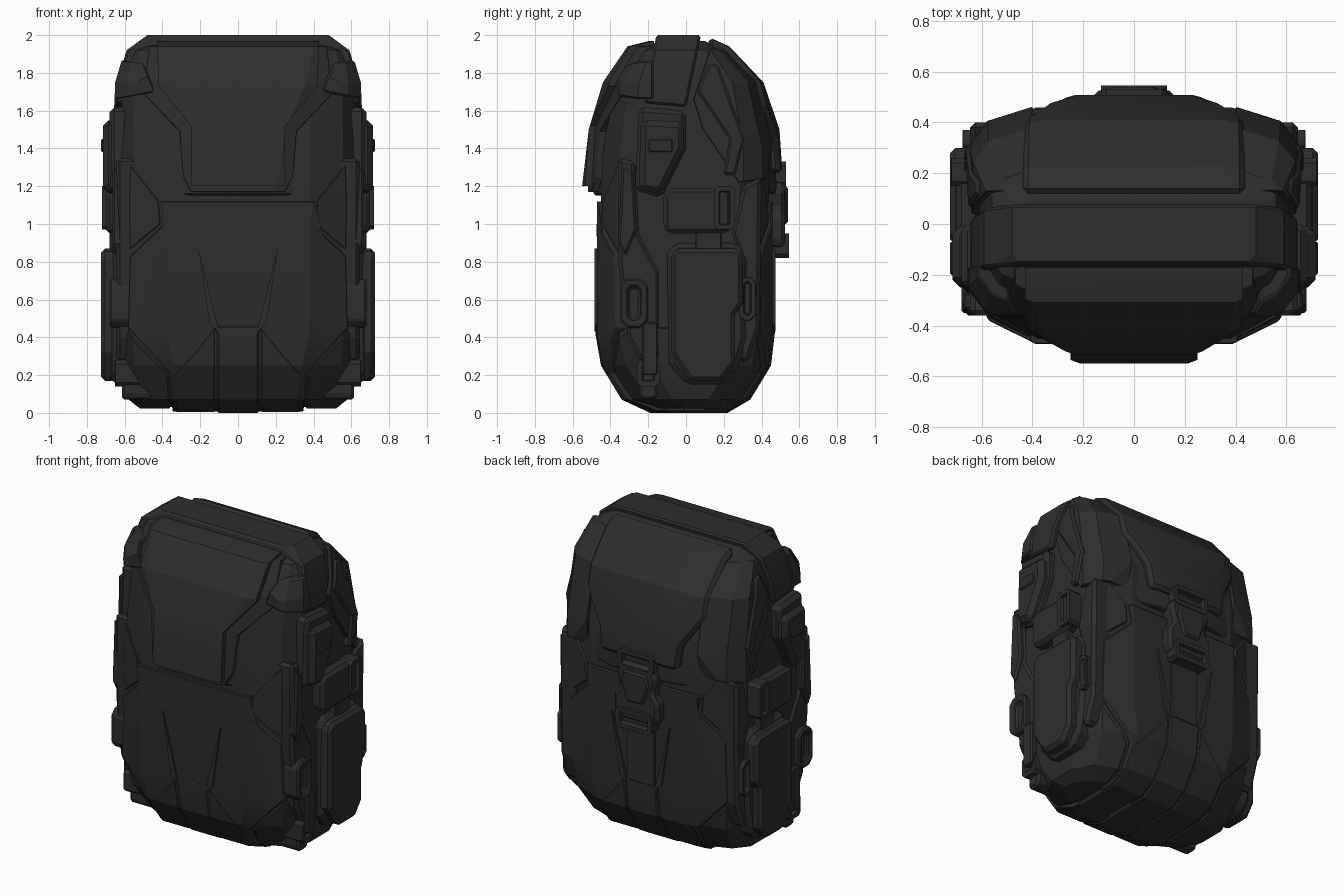
import bpy, bmesh
from mathutils import Vector

cube = bpy.data.objects.get("Cube")
if cube:
    bpy.data.objects.remove(cube, do_unlink=True)

mat = bpy.data.materials.new("black_fabric")
mat.use_nodes = True
COLOUR = (0.027, 0.027, 0.027, 1)
mat.diffuse_color = COLOUR
bsdf = mat.node_tree.nodes["Principled BSDF"]
bsdf.inputs["Base Color"].default_value = COLOUR
bsdf.inputs["Roughness"].default_value = 0.8

# Rings of each shell: z, half width, flat half width, front y, back y, corner rounding
CORE = [(.03, .51, .28, -.16, .19, .8), (.07, .57, .30, -.31, .31, 1.25),
        (.25, .62, .33, -.42, .42, 1.25), (.42, .63, .37, -.45, .44, 1.1),
        (1.12, .63, .38, -.45, .44, 1), (1.4, .625, .38, -.44, .44, 1),
        (1.75, .61, .40, -.37, .35, .8), (1.92, .56, .42, -.24, .18, .47),
        (1.97, .45, .38, -.14, .1, .27)]
FLAP = [(1.0, .60, .21, -.55, .48, 1.15), (1.2, .60, .21, -.55, .505, 1.17),
        (1.5, .60, .25, -.515, .485, 1.1), (1.75, .59, .36, -.44, .40, .93),
        (1.94, .55, .40, -.31, .22, .59), (1.98, .46, .38, -.15, .11, .29)]


def mesh_object(name, bm):
    bmesh.ops.recalc_face_normals(bm, faces=bm.faces)
    mesh = bpy.data.meshes.new(name)
    bm.to_mesh(mesh)
    bm.free()
    mesh.materials.append(mat)
    ob = bpy.data.objects.new(name, mesh)
    bpy.context.scene.collection.objects.link(ob)
    return ob


def finish(ob, bevel):
    """Bevel, apply all modifiers and shade."""
    if bevel:
        m = ob.modifiers.new("bevel", 'BEVEL')
        m.width, m.segments = bevel, 1
        m.limit_method, m.angle_limit = 'ANGLE', 0.75
    bpy.context.view_layer.update()
    deps = bpy.context.evaluated_depsgraph_get()
    mesh = bpy.data.meshes.new_from_object(ob.evaluated_get(deps))
    ob.modifiers.clear()
    ob.data = mesh
    bpy.ops.object.select_all(action='DESELECT')
    ob.select_set(True)
    bpy.context.view_layer.objects.active = ob
    bpy.ops.object.shade_smooth_by_angle(angle=0.3)


def shell(name, rings, d=0.0):
    """Loft of chamfered sections, grown outward by d."""
    bm = bmesh.new()
    loops = []
    for i, (z, w, a, yf, yb, k) in enumerate(rings):
        z += d if i == len(rings) - 1 else -d if i == 0 else 0
        w, a, yf, yb = w + d, a + d * .4, yf - d, yb + d
        b = a + (w - a) * .72
        half = [(a, yf), (b, yf + .09 * k), (w, yf + .2 * k),
                (w, yb - .16 * k), (b, yb - .06 * k), (a, yb)]
        pts = half + [(-x, y) for x, y in reversed(half)]
        loops.append([bm.verts.new((x, y, z)) for x, y in pts])
    for lo, hi in zip(loops, loops[1:]):
        for j in range(len(lo)):
            n = (j + 1) % len(lo)
            bm.faces.new((lo[j], lo[n], hi[n], hi[j]))
    bm.faces.new(loops[0])
    bm.faces.new(loops[-1])
    return mesh_object(name, bm)


def prism(name, axis, outline, t0, t1, rim=0, recess=0):
    """Outline extruded along an axis; the far face may get a recessed centre."""
    def place(u, v, t):
        return Vector((t, u, v)) if axis == 'x' else Vector((u, t, v))
    bm = bmesh.new()
    near = [bm.verts.new(place(u, v, t0)) for u, v in outline]
    far = [bm.verts.new(place(u, v, t1)) for u, v in outline]
    for j in range(len(near)):
        n = (j + 1) % len(near)
        bm.faces.new((near[j], near[n], far[n], far[j]))
    bm.faces.new(near)
    face = bm.faces.new(far)
    if rim:
        bmesh.ops.recalc_face_normals(bm, faces=bm.faces)
        bmesh.ops.inset_region(bm, faces=[face], thickness=rim)
        bmesh.ops.inset_region(bm, faces=[face], thickness=.008)
        step = place(0, 0, -recess if t1 > t0 else recess)
        bmesh.ops.translate(bm, verts=face.verts, vec=step)
    return mesh_object(name, bm)


def panel(name, rings, d, axis, outline, t0, t1, bevel=.012):
    """Piece of a grown shell inside an outline, so it hugs the body."""
    ob = shell(name, rings, d)
    cutter = prism("cutter", axis, outline, t0, t1)
    cutter.hide_render = True
    m = ob.modifiers.new("cut", 'BOOLEAN')
    m.operation, m.object, m.solver = 'INTERSECT', cutter, 'EXACT'
    finish(ob, bevel)
    bpy.data.objects.remove(cutter, do_unlink=True)


def slab(name, axis, outline, t0, t1, bevel=.015, rim=0, recess=0):
    finish(prism(name, axis, outline, t0, t1, rim, recess), bevel)


def sym(half):
    return half + [(-x, z) for x, z in reversed(half)]


def flip(outline, s):
    return [(s * x, z) for x, z in outline]


def rect(u0, v0, u1, v1, c=.025):
    """Rectangle with chamfered corners."""
    return [(u0 + c, v0), (u1 - c, v0), (u1, v0 + c), (u1, v1 - c),
            (u1 - c, v1), (u0 + c, v1), (u0, v1 - c), (u0, v0 + c)]


finish(shell("body_core", CORE), 0)

# Lid flap, its lower layers and the rear flap
panel("lid_under_layer", FLAP, -.06, 'y',
      sym([(.7, 1.93), (.7, 1.36), (.59, 1.33), (.42, 1.15)]), -.17, -1)
panel("lid_flap_edge", FLAP, -.03, 'y',
      sym([(.45, 2.1), (.5, 1.69), (.31, 1.49), (.29, 1.25), (.25, 1.17)]), -.17, -1, .025)
panel("lid_flap", FLAP, 0, 'y',
      sym([(.43, 1.97), (.42, 1.73), (.25, 1.52), (.25, 1.2)]), -.17, -1, .03)
panel("rear_under_layer", FLAP, -.025, 'y',
      sym([(.7, 1.9), (.7, 1.42), (.5, 1.36), (.33, 1.16)]), .13, 1)
panel("rear_flap", FLAP, .01, 'y',
      sym([(.44, 2.1), (.43, 1.62), (.30, 1.42), (.28, 1.27)]), .12, 1, .03)
panel("top_strap", CORE, .03, 'x', [(-.22, 1.64), (0, 1.62), (.1, 2.1), (-.14, 2.1)], -1, 1, .015)

# Lower pockets front and back, and bottom strips
POCKET = sym([(.41, 1.12), (.39, 1.0), (.57, .83), (.58, .45), (.36, .21), (.34, -.1)])
panel("front_pocket", CORE, .022, 'y', POCKET, -.1, -1)
panel("rear_pocket", CORE, .018, 'y', POCKET, .1, 1)
panel("centre_strip", CORE, .03, 'y', sym([(.11, -.1), (.11, .42), (.13, .46)]), -1, 1, .008)

for s, side in ((1, "left"), (-1, "right")):
    # Fabric panels on front, back and underside
    panel(side + "_bottom_strip", CORE, .025, 'y', flip(
        [(.12, -.1), (.33, -.1), (.34, .2), (.23, .32), (.12, .46)], s), -1, 1, .008)
    panel(side + "_corner", CORE, .008, 'y', flip(
        [(.35, -.1), (.7, -.1), (.7, .48), (.6, .44), (.37, .2)], s), -1, 1, .008)
    for end, word in ((-1, "front"), (1, "rear")):
        panel(f"{side}_{word}_wing", CORE, .01, 'y', flip(
            [(.42, 1.12), (.59, 1.34), (.7, 1.34), (.7, .6), (.59, .85), (.41, 1.0)], s),
            end * .3, end)
        panel(f"{side}_{word}_pleat", CORE, .034, 'y', flip(
            [(.1, .43), (.15, .47), (.21, .87)], s), end * .3, end, 0)

    # Shoulder blocks and upper side panels
    def side_slab(name, outline, t0, t1, **kw):
        slab(f"{side}_{name}", 'x', outline, s * t0, s * t1, **kw)

    panel(side + "_shoulder_block", CORE, .04, 'y', flip(
        [(.44, 1.7), (.7, 1.65), (.7, 1.88), (.5, 1.85)], s), -.17, -.36)
    panel(side + "_rear_shoulder", CORE, .025, 'x',
          [(.13, 1.93), (.2, 1.92), (.4, 1.72), (.46, 1.4), (.42, 1.24), (.28, 1.22),
           (.09, 1.5), (.04, 1.66)], s * .4, s)
    panel(side + "_rear_shoulder_rib", CORE, .04, 'x',
          [(.12, 1.85), (.17, 1.84), (.31, 1.45), (.26, 1.26), (.2, 1.26), (.23, 1.45),
           (.06, 1.7)], s * .4, s)
    side_slab("upper_side_panel", [(-.25, 1.62), (0, 1.6), (0, 1.4), (-.13, 1.14), (-.27, 1.18)],
              .55, .68, bevel=.025)
    side_slab("upper_side_plate", [(-.24, 1.55), (-.01, 1.54), (-.01, 1.4), (-.13, 1.16),
                                   (-.25, 1.18)], .6, .715, bevel=.03)
    side_slab("upper_side_tab", rect(-.2, 1.38, -.07, 1.45, .01), .6, .725, bevel=.008)
    side_slab("front_side_strip", [(-.36, 1.35), (-.27, 1.33), (-.25, .95), (-.14, .75),
                                   (-.14, .28), (-.24, .27), (-.31, .4), (-.36, .8)],
              .5, .645, bevel=.02)
    side_slab("front_side_plate", [(-.34, 1.3), (-.28, 1.28), (-.26, .97), (-.32, .83),
                                   (-.36, .9)], .5, .665, bevel=.012)
    side_slab("rear_side_strip", [(.3, 1.2), (.4, 1.25), (.39, .45), (.33, .27), (.28, .27),
                                  (.3, .8), (.24, .95)], .5, .645, bevel=.02)

    # Side pouch with its buckle, and the large lower side pocket
    side_slab("pouch", rect(-.12, .95, .24, 1.19, .03), .5, .70, bevel=.03)
    side_slab("pouch_buckle", rect(.15, .97, .26, 1.2, .02), .55, .72,
              bevel=.008, rim=.028, recess=.03)
    side_slab("pocket_loop", rect(.05, .86, .19, .97, .01), .55, .68, bevel=.01)
    side_slab("side_pocket_base", [(-.1, .84), (-.06, .9), (.27, .9), (.31, .86), (.32, .4),
                                   (.27, .22), (.2, .15), (0, .15), (-.09, .26)],
              .5, .67, bevel=.03)
    side_slab("side_pocket", [(-.08, .84), (-.05, .87), (.26, .87), (.3, .84), (.3, .58),
                              (.26, .52), (.26, .26), (.19, .17), (.02, .17), (-.08, .32)],
              .55, .725, bevel=.04)

    # Side buckles and the strap under them
    side_slab("front_buckle", rect(-.35, .45, -.2, .71, .04), .5, .68,
              bevel=.01, rim=.04, recess=.03)
    side_slab("front_strap", rect(-.23, .2, -.15, .48, .01), .5, .67, bevel=.012)
    side_slab("lower_buckle", rect(-.26, .14, -.14, .28, .02), .5, .65,
              bevel=.008, rim=.03, recess=.02)
    side_slab("lower_strap", rect(-.25, .07, -.15, .2, .02), .45, .615, bevel=.02)
    side_slab("rear_clip", rect(.28, .49, .37, .72, .03), .5, .675,
              bevel=.008, rim=.025, recess=.03)

# Rear closure buckle
slab("rear_buckle_top", 'y', rect(-.13, 1.2, .13, 1.33, .02), .4, .53,
     bevel=.008, rim=.03, recess=.03)
slab("rear_buckle_body", 'y', sym([(.11, 1.25), (.15, 1.18), (.12, 1.08), (.16, 1.02),
                                   (.16, .9), (.12, .87)]), .4, .525, bevel=.02)
slab("rear_buckle_plate", 'y', sym([(.08, 1.2), (.1, 1.13), (.06, 1.0)]), .45, .54, bevel=.012)
slab("rear_buckle_bottom", 'y', rect(-.13, .82, .13, .95, .02), .4, .545,
     bevel=.008, rim=.03, recess=.03)
slab("rear_strap", 'y', rect(-.1, .45, .1, .9, .01), .4, .472, bevel=.008)
